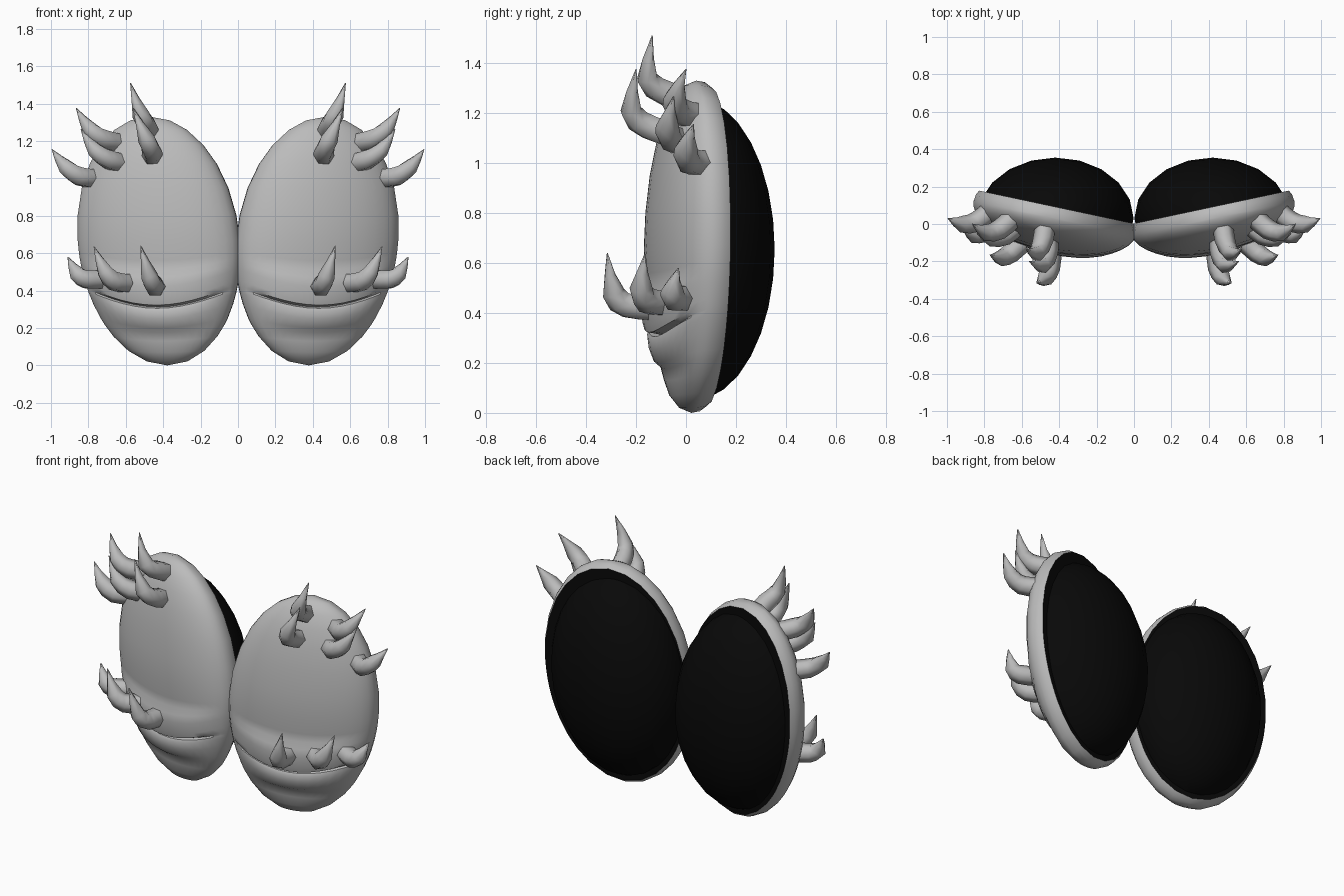
import bpy, bmesh, math
from mathutils import Vector, Matrix

if "Cube" in bpy.data.objects:
    bpy.data.objects.remove(bpy.data.objects["Cube"])

HW, HZ = 0.442, 0.665          # half width and half height of one lid
RIM, DOME = 0.06, 0.182        # rim depth and front bulge depth
PLACE = Matrix.Translation((0.412, 0.09, 0)) @ Matrix.Rotation(math.radians(12), 4, 'Z')


def material(name, value):
    m = bpy.data.materials.new(name)
    m.diffuse_color = (value, value, value, 1)
    m.use_nodes = True
    m.node_tree.nodes["Principled BSDF"].inputs["Base Color"].default_value = m.diffuse_color
    return m


grey = material("lid grey", 0.5)
black = material("matte black", 0.0025)


def finish(bm, name, mat, angle):
    """Turn a right-hand part into a mirrored, smoothed object."""
    bmesh.ops.remove_doubles(bm, verts=bm.verts, dist=0.0005)
    bmesh.ops.recalc_face_normals(bm, faces=bm.faces)
    mesh = bpy.data.meshes.new(name)
    bm.to_mesh(mesh)
    bm.free()
    ob = bpy.data.objects.new(name, mesh)
    bpy.context.collection.objects.link(ob)
    mesh.materials.append(mat)
    bpy.ops.object.select_all(action='DESELECT')
    ob.select_set(True)
    bpy.context.view_layer.objects.active = ob
    bpy.ops.object.shade_smooth_by_angle(angle=math.radians(angle))
    mod = ob.modifiers.new("mirror", 'MIRROR')
    mod.use_mirror_merge = False
    return ob


def skin(bm, rows, closed=False):
    """Bridge successive rows of vertices with quads."""
    for a, b in zip(rows, rows[1:]):
        n = len(a)
        for i in range(n if closed else n - 1):
            j = (i + 1) % n
            bm.faces.new((a[i], a[j], b[j], b[i]))


def taper(z):
    return math.sqrt(max(0.0, 1 - ((z - HZ) / HZ) ** 2))


# Eyelids: half ellipsoid with a smiling crease, upper ledge and lower pouch
PROFILE = [(0, 0), (.02, 0), (.07, 0), (.13, -.010), (.175, -.014), (.20, .010),
           (.25, .018), (.29, .014), (.305, .003), (.313, -.025), (.322, .022),
           (.35, .026), (.42, .024), (.47, .016), (.51, -.006), (.56, -.006), (.65, 0),
           (.80, 0), (.95, 0), (1.08, 0), (1.18, 0), (1.26, 0), (1.31, 0), (1.33, 0)]
COLS = 18
bm = bmesh.new()
rows = []
for z0, bump in PROFILE:
    lift = 0.11 * math.exp(-((z0 - .33) / .25) ** 2) * min(1, z0 / .33)
    row = []
    for c in range(COLS + 1):
        t = math.pi * (c / COLS - 0.5)
        s, co = math.sin(t), max(0.0, math.cos(t))
        z = z0 + lift * s * s
        k = taper(z)
        u = HW * k * s + 0.048 * (z - HZ) / HZ
        fade = max(0.0, 1 - (s / 0.93) ** 4) * math.sqrt(co)
        row.append((u, -RIM - DOME * k * co - bump * fade, z))

    # bevelled rim on both ends of the row
    def back(p, depth, f):
        return (p[0] * f, depth, HZ + (p[2] - HZ) * f)
    row = [back(row[0], 0, .962), back(row[0], -.025, .99)] + row + \
          [back(row[-1], -.025, .99), back(row[-1], 0, .962)]
    rows.append([bm.verts.new(PLACE @ Vector(p)) for p in row])
skin(bm, rows)
ends = [(r[0].co.copy(), r[-1].co.copy()) for r in rows]
finish(bm, "eyelids", grey, 40)

# Black back plates closing the lids flush with the rim
bm = bmesh.new()
skin(bm, [[bm.verts.new(p) for p in pair] for pair in ends])
plates = finish(bm, "back_plates", black, 40)

# Black eyeballs, cut off along the slanted back plane of the lids
bm = bmesh.new()
bmesh.ops.create_uvsphere(bm, u_segments=20, v_segments=16, radius=1)
for v in bm.verts:
    v.co = Vector((0.42 + 0.418 * v.co.x + 0.03 * v.co.z, 0.03 + 0.325 * v.co.y,
                   0.655 + 0.605 * v.co.z))
normal = PLACE.to_3x3() @ Vector((0, 1, 0))
bmesh.ops.bisect_plane(bm, geom=bm.verts[:] + bm.edges[:] + bm.faces[:],
                       plane_co=PLACE @ Vector((0, -0.002, 0)), plane_no=normal, clear_inner=True)
finish(bm, "eyeballs", black, 60)

# Lashes: curved horns given by base, shaft, elbow and tip
LASHES = {
    "upper_lash_inner_high": [(.47, .03, 1.225), (.485, -.08, 1.28), (.52, -.155, 1.34), (.575, -.135, 1.51)],
    "upper_lash_inner_low": [(.46, -.06, 1.115), (.46, -.15, 1.145), (.49, -.22, 1.21), (.56, -.2, 1.375)],
    "upper_lash_middle_high": [(.65, .03, 1.19), (.72, -.03, 1.21), (.79, -.045, 1.26), (.865, 0, 1.375)],
    "upper_lash_middle_low": [(.62, 0, 1.08), (.69, -.06, 1.1), (.765, -.075, 1.15), (.84, -.05, 1.265)],
    "upper_lash_outer": [(.765, .07, 1.0), (.845, .01, 1.01), (.92, 0, 1.06), (.995, .03, 1.155)],
    "lower_lash_inner": [(.44, -.13, .42), (.45, -.235, .43), (.475, -.29, .48), (.52, -.315, .64)],
    "lower_lash_middle": [(.60, -.10, .44), (.66, -.155, .45), (.71, -.18, .50), (.77, -.165, .635)],
    "lower_lash_outer": [(.74, -.01, .46), (.81, -.045, .46), (.86, -.055, .49), (.91, -.03, .58)],
}


def smooth_path(pts, steps=2):
    """Catmull-Rom points through the path, with a radius for each."""
    ext = [2 * pts[0] - pts[1]] + pts + [2 * pts[-1] - pts[-2]]
    rad = (.056, .055, .046, .002)
    out = []
    for i in range(3):
        a, b, c, d = ext[i:i + 4]
        for n in range(steps):
            f = n / steps
            p = 0.5 * (2 * b + (c - a) * f + (2 * a - 5 * b + 4 * c - d) * f ** 2
                       + (3 * b - a - 3 * c + d) * f ** 3)
            out.append((p, rad[i] + (rad[i + 1] - rad[i]) * f))
    return out + [(pts[-1], rad[-1])]


for name, path in LASHES.items():
    pts = smooth_path([Vector(p) for p in path])
    bm = bmesh.new()
    rings = []
    for i, (p, rad) in enumerate(pts):
        d = pts[min(i + 1, len(pts) - 1)][0] - pts[max(i - 1, 0)][0]
        side = d.cross(Vector((0, 0, 1))).normalized()
        up = side.cross(d).normalized()
        rings.append([bm.verts.new(p + rad * (side * math.cos(q) + up * math.sin(q)))
                      for q in (math.pi * k / 3 for k in range(6))])
    skin(bm, rings, closed=True)
    bm.faces.new(rings[0])
    bm.faces.new(rings[-1])
    finish(bm, name, grey, 70)
